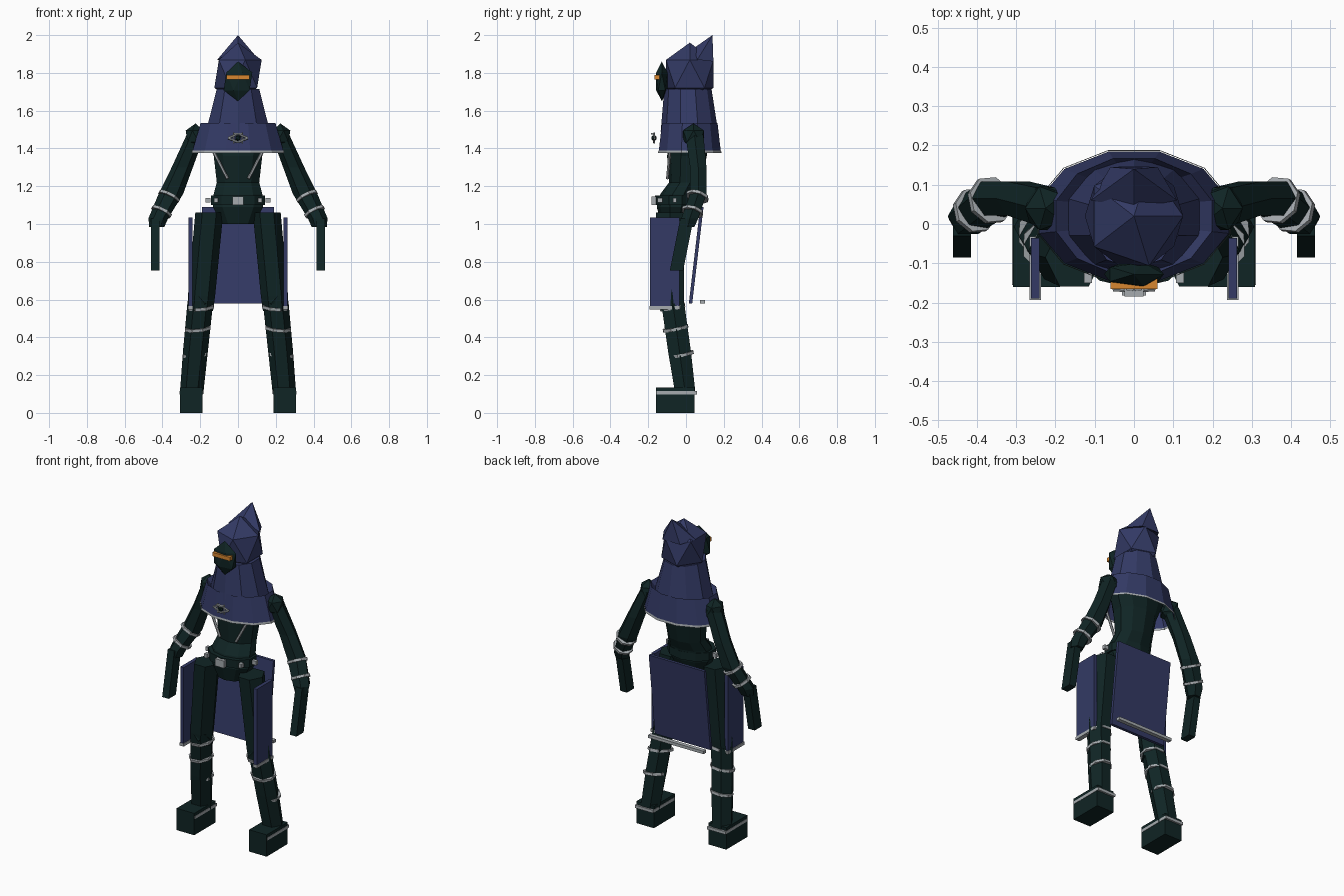
import bpy, bmesh
from math import sin, cos, pi
from mathutils import Vector, Matrix

if "Cube" in bpy.data.objects:
    bpy.data.objects.remove(bpy.data.objects["Cube"])


def material(name, rgb):
    m = bpy.data.materials.new(name)
    m.use_nodes = True
    m.diffuse_color = (*rgb, 1)
    bsdf = m.node_tree.nodes["Principled BSDF"]
    bsdf.inputs["Base Color"].default_value = (*rgb, 1)
    bsdf.inputs["Roughness"].default_value = 0.8
    return m


DARK = material("dark green cloth", (0.005, 0.018, 0.018))
BLUE = material("navy cloth", (0.033, 0.042, 0.13))
SILVER = material("silver trim", (0.38, 0.41, 0.43))
ORANGE = material("orange visor", (0.68, 0.24, 0.03))


def finish(name, bm, mat, mirror=False):
    bmesh.ops.recalc_face_normals(bm, faces=bm.faces)
    me = bpy.data.meshes.new(name)
    bm.to_mesh(me)
    bm.free()
    me.materials.append(mat)
    ob = bpy.data.objects.new(name, me)
    bpy.context.collection.objects.link(ob)
    if mirror:
        mod = ob.modifiers.new("Mirror", "MIRROR")
        mod.use_clip = mod.use_mirror_merge = False
    return ob


def loft(name, rings, sides, mat, phase=0.0, caps=True, mirror=False):
    """Skin horizontal rings given as (x, y, z, rx, ry)."""
    bm = bmesh.new()
    loops = []
    for x, y, z, rx, ry in rings:
        angles = [phase + 2 * pi * i / sides for i in range(sides)]
        loops.append([bm.verts.new((x + rx * cos(a), y + ry * sin(a), z)) for a in angles])
    for a, b in zip(loops, loops[1:]):
        for i in range(sides):
            j = (i + 1) % sides
            bm.faces.new((a[i], a[j], b[j], b[i]))
    if caps:
        bm.faces.new(loops[0])
        bm.faces.new(loops[-1])
    return finish(name, bm, mat, mirror)


def box(name, lo, hi, mat, mirror=False, shear_y=0.0):
    """Box between two corners; shear_y shifts the bottom edge in y."""
    lo, hi = Vector(lo), Vector(hi)
    bm = bmesh.new()
    bmesh.ops.create_cube(bm, size=1)
    for v in bm.verts:
        low = v.co.z < 0
        v.co = (lo + hi) / 2 + v.co * (hi - lo)
        if low:
            v.co.y += shear_y
    return finish(name, bm, mat, mirror)


def rod(name, a, b, r, mat, sides=6, mirror=False):
    """Cylinder from a to b; short ones serve as bands."""
    a, b = Vector(a), Vector(b)
    rot = (b - a).to_track_quat('Z', 'Y').to_matrix().to_4x4()
    bm = bmesh.new()
    bmesh.ops.create_cone(bm, cap_ends=True, segments=sides, radius1=r, radius2=r,
                          depth=(b - a).length, matrix=Matrix.Translation((a + b) / 2) @ rot)
    return finish(name, bm, mat, mirror)


def band(name, centre, direction, r, height=0.016):
    d = Vector(direction).normalized() * height / 2
    c = Vector(centre)
    return rod(name, c - d, c + d, r, SILVER, 8, True)


def gem(name, centre, size, mat, mirror=False):
    bm = bmesh.new()
    bmesh.ops.create_icosphere(bm, subdivisions=1, radius=1,
                               matrix=Matrix.Translation(centre) @ Matrix.Diagonal((*size, 1)))
    return finish(name, bm, mat, mirror)


# Hood with a swept-back peak
gem("hood", (0, 0.02, 1.795), (0.14, 0.148, 0.165), BLUE)
bm = bmesh.new()
base = [bm.verts.new(p) for p in ((-0.11, 0.06, 1.87), (0, 0.04, 1.93), (0.11, 0.06, 1.87),
                                  (0.06, 0.145, 1.86), (-0.06, 0.145, 1.86))]
tip = bm.verts.new((0, 0.14, 2.0))
bm.faces.new(base)
for i in range(5):
    bm.faces.new((base[i], base[(i + 1) % 5], tip))
finish("hood_peak", bm, BLUE)

# Masked face and visor
gem("face", (0, -0.128, 1.755), (0.085, 0.035, 0.105), DARK)
box("visor", (-0.06, -0.166, 1.765), (0.06, -0.14, 1.789), ORANGE)

# Neck drape and shoulder cape
loft("hood_drape", [(0, 0.018, 1.49, 0.178, 0.152), (0, 0.01, 1.715, 0.118, 0.125)],
     10, BLUE, pi / 10)
loft("shoulder_cape", [(0, 0.02, 1.385, 0.25, 0.17), (0, 0.02, 1.535, 0.205, 0.152),
                       (0, 0.02, 1.5, 0.17, 0.14)], 12, BLUE, pi / 12, caps=False)
loft("cape_trim", [(0, 0.02, 1.375, 0.254, 0.174), (0, 0.02, 1.388, 0.252, 0.172)],
     12, SILVER, pi / 12, caps=False)

# Eye-shaped brooch: diamond rim, pupil and rays
for s in (-1, 1):
    for t in (-1, 1):
        rod("brooch_rim", (s * 0.052, -0.166, 1.455), (0, -0.17, 1.455 + t * 0.022), 0.006, SILVER)
    rod("brooch_ray", (s * 0.022, -0.168, 1.425), (s * 0.022, -0.168, 1.485), 0.004, SILVER)
gem("brooch_pupil", (0, -0.17, 1.455), (0.017, 0.015, 0.017), DARK)
box("brooch_crest", (-0.024, -0.184, 1.474), (0.024, -0.168, 1.482), SILVER)

# Torso, belt and chest straps
loft("torso", [(0, -0.06, 1.0, 0.09, 0.07), (0, -0.055, 1.09, 0.14, 0.10),
               (0, -0.04, 1.16, 0.135, 0.095), (0, -0.005, 1.22, 0.118, 0.085),
               (0, 0.005, 1.36, 0.135, 0.105), (0, 0.02, 1.5, 0.19, 0.1)], 10, DARK, pi / 10)
loft("belt", [(0, -0.055, 1.1, 0.15, 0.11), (0, -0.055, 1.15, 0.15, 0.11)], 10, DARK, pi / 10)
box("buckle", (-0.03, -0.182, 1.1), (0.03, -0.15, 1.145), SILVER)
box("front_stud", (0.107, -0.15, 1.113), (0.127, -0.125, 1.138), SILVER, True)
box("side_stud", (0.145, -0.07, 1.113), (0.172, -0.05, 1.138), SILVER, True)
rod("chest_strap", (0.13, -0.085, 1.385), (0.055, -0.098, 1.24), 0.008, SILVER, mirror=True)

# Arms
gem("shoulder", (0.225, 0.04, 1.465), (0.058, 0.065, 0.067), DARK, True)
loft("arm", [(0.43, 0.01, 0.985, 0.04, 0.04), (0.422, 0.02, 1.03, 0.052, 0.052),
             (0.355, 0.065, 1.16, 0.065, 0.05), (0.295, 0.065, 1.3, 0.056, 0.05),
             (0.225, 0.045, 1.47, 0.048, 0.055)], 6, DARK, mirror=True)
box("hand", (0.415, -0.03, 0.755), (0.46, 0.04, 1.03), DARK, True, shear_y=-0.055)
arm_line = (-0.067, 0.04, 0.13)
band("upper_wrist_band", (0.365, 0.06, 1.145), arm_line, 0.062)
band("lower_wrist_band", (0.405, 0.034, 1.065), arm_line, 0.059)

# Legs
loft("thigh", [(0.2, -0.072, 0.54, 0.068, 0.068), (0.193, -0.075, 0.62, 0.072, 0.075),
               (0.152, -0.085, 1.06, 0.074, 0.085)], 6, DARK, mirror=True)
gem("knee", (0.193, -0.085, 0.6), (0.068, 0.065, 0.05), DARK, True)
loft("shin", [(0.246, -0.003, 0.1, 0.062, 0.062), (0.225, -0.035, 0.33, 0.066, 0.07),
              (0.2, -0.07, 0.58, 0.068, 0.07)], 6, DARK, mirror=True)
shin_line = (-0.045, 0.1, -0.48)
band("knee_band", (0.195, -0.072, 0.56), shin_line, 0.073)
band("upper_shin_band", (0.213, -0.055, 0.448), shin_line, 0.073)
band("lower_shin_band", (0.229, -0.022, 0.31), shin_line, 0.068)

# Boots with trim around the sides and heel
box("boot", (0.188, -0.16, 0), (0.308, 0.046, 0.135), DARK, True)
for x in (0.186, 0.302):
    box("boot_side_trim", (x, -0.155, 0.098), (x + 0.008, 0.056, 0.116), SILVER, True)
box("boot_heel_trim", (0.186, 0.044, 0.098), (0.31, 0.058, 0.116), SILVER, True)

# Hanging side and back panels
box("side_panel", (0.24, -0.19, 0.56), (0.262, -0.035, 1.035), BLUE, True)
box("side_panel_trim", (0.237, -0.193, 0.548), (0.266, -0.032, 0.566), SILVER, True)
box("back_panel", (-0.19, 0.075, 0.58), (0.19, 0.093, 1.09), BLUE, shear_y=-0.06)
box("back_panel_trim", (-0.19, 0.075, 0.58), (0.19, 0.1, 0.598), SILVER)
